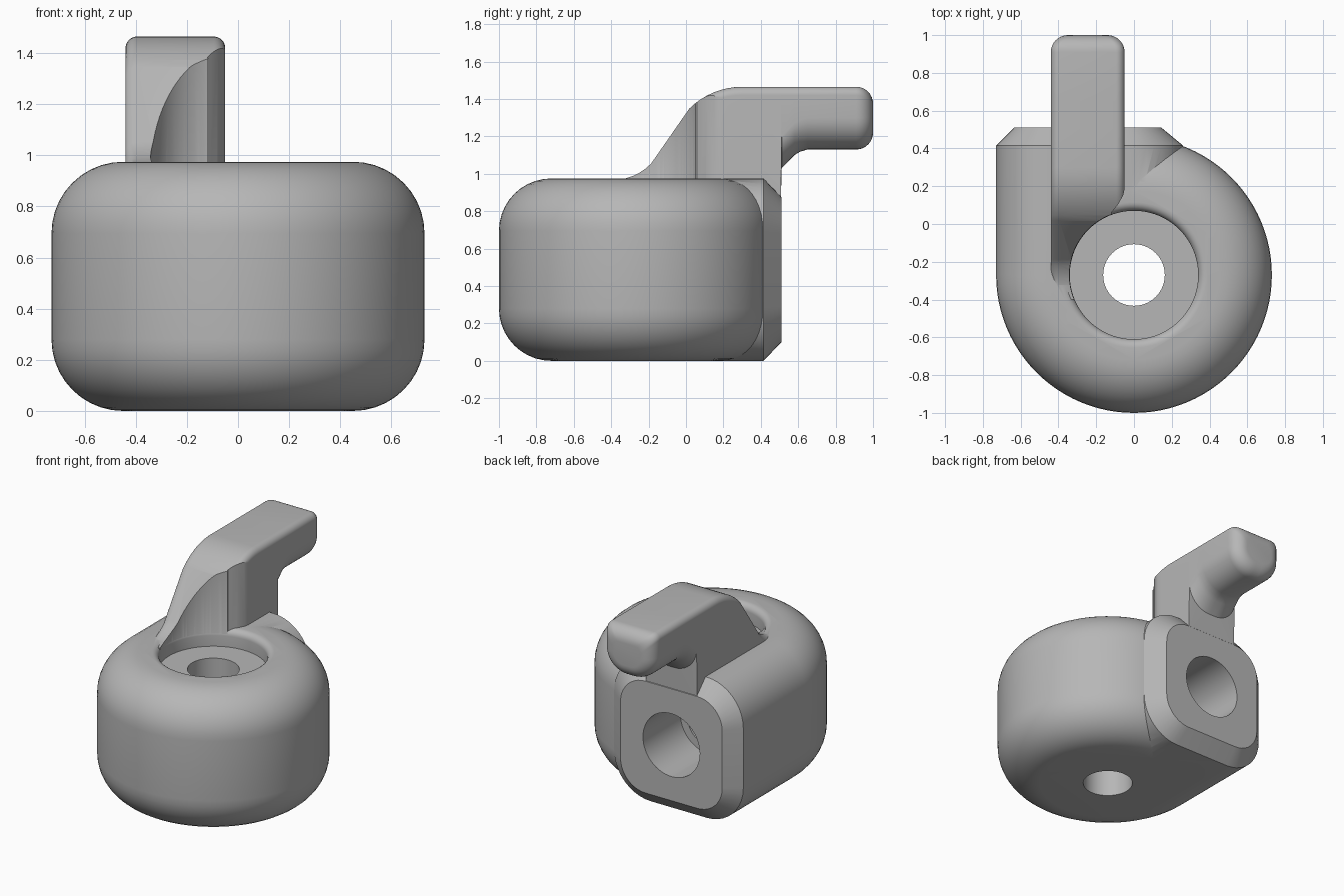
import bpy, bmesh, math
from mathutils import Matrix

if "Cube" in bpy.data.objects:
    bpy.data.objects.remove(bpy.data.objects["Cube"])

grey = bpy.data.materials.new("satin grey")
grey.use_nodes = True
colour = (0.47, 0.47, 0.47, 1)
grey.diffuse_color = colour
grey.node_tree.nodes["Principled BSDF"].inputs["Base Color"].default_value = colour

AXIS = -0.27        # y of the upright bore
MID = -0.245        # x of the lever and the cross bore
TOP = 0.975
ROUND = 0.28


def loft(name, rings):
    """Skin a list of equal-length closed rings and cap both ends."""
    bm = bmesh.new()
    loops = [[bm.verts.new(p) for p in ring] for ring in rings]
    n = len(loops[0])
    for a, b in zip(loops, loops[1:]):
        for i in range(n):
            j = (i + 1) % n
            bm.faces.new((a[i], a[j], b[j], b[i]))
    bm.faces.new(loops[0])
    bm.faces.new(loops[-1])
    bmesh.ops.recalc_face_normals(bm, faces=bm.faces)
    mesh = bpy.data.meshes.new(name)
    bm.to_mesh(mesh)
    bm.free()
    mesh.materials.append(grey)
    ob = bpy.data.objects.new(name, mesh)
    bpy.context.collection.objects.link(ob)
    return ob


def lathe(name, profile, steps=96):
    """Stack circles of (radius, z) around the upright axis."""
    turn = [2 * math.pi * i / steps for i in range(steps)]
    return loft(name, [[(r * math.cos(t), AXIS + r * math.sin(t), z) for t in turn]
                       for r, z in profile])


def section(y, x0, x1, z0, z1, r_top, r_low, steps=10):
    """Rounded rectangle standing across y."""
    ring = []
    for k, (sx, sz) in enumerate(((1, 1), (-1, 1), (-1, -1), (1, -1))):
        r = r_top if sz > 0 else r_low
        cx = x1 - r if sx > 0 else x0 + r
        cz = z1 - r if sz > 0 else z0 + r
        for i in range(steps + 1):
            t = math.pi / 2 * (k + i / steps)
            ring.append((cx + r * math.cos(t), y, cz + r * math.sin(t)))
    return ring


def combine(target, other, operation):
    mod = target.modifiers.new(operation.lower(), "BOOLEAN")
    mod.operation = operation
    mod.solver = "EXACT"
    mod.object = other
    bpy.context.view_layer.objects.active = target
    bpy.ops.object.modifier_apply(modifier=mod.name)
    bpy.data.objects.remove(other)


def arc(cx, cz, r, start, end, steps=10):
    return [(cx + r * math.cos(math.radians(start + (end - start) * i / steps)),
             cz + r * math.sin(math.radians(start + (end - start) * i / steps)))
            for i in range(steps + 1)]


def cross_bore(name, radius, y0, y1):
    return loft(name, [section(y, MID - radius, MID + radius, 0.485 - radius,
                               0.485 + radius, radius * 0.999, radius * 0.999, 14)
                       for y in (y0, y1)])


# Round body
core = 0.73 - ROUND
body = lathe("housing", arc(core, ROUND, ROUND, -90, 0) + arc(core, TOP - ROUND, ROUND, 0, 90))

# Square port block with a chamfered back
block = loft("port_block", [
    section(AXIS, -0.73, 0.26, 0, TOP, ROUND, ROUND),
    section(0.415, -0.73, 0.26, 0, TOP, ROUND, ROUND),
    section(0.51, -0.635, 0.145, 0.1, TOP - 0.1, 0.19, 0.19)])
combine(body, block, "UNION")

# Top recess with a softened rim, and the bores
recess = lathe("recess_cutter", [(0.34, 0.855)] + arc(0.385, 0.93, 0.045, 180, 90, 6)
               + [(0.385, 1.1)])
combine(body, recess, "DIFFERENCE")
combine(body, lathe("upright_cutter", [(0.163, -0.1), (0.163, 1.1)]), "DIFFERENCE")
combine(body, cross_bore("port_cutter", 0.218, 0.1, 0.7), "DIFFERENCE")
combine(body, cross_bore("passage_cutter", 0.165, AXIS, 0.2), "DIFFERENCE")

# Lever: ramp, neck and overhanging arm as one loft along y
left, right, crest, base = MID - 0.195, MID + 0.195, 1.465, 0.86
ramp = arc(-0.4, 1.265, 0.3, -90, -45, 6) + arc(0.3, 1.065, 0.4, 135, 90, 8)
rings = [section(y, left, right, base, z, 0.045, 0.01) for y, z in ramp]
rings.append(section(0.507, left, right, base, crest, 0.045, 0.01))
under = [(0.512, 1.03), (0.58, 1.10), (0.61, 1.118), (0.65, 1.13), (0.91, 1.13)]
rings += [section(y, left, right, z, crest, 0.045, 0.17) for y, z in under]
for i in range(1, 9):
    t = math.pi / 2 * i / 8
    d = 0.09 * (1 - math.cos(t))
    rings.append(section(0.91 + 0.09 * math.sin(t), left + d, right - d, 1.13 + d,
                         crest - d, 0.045, 0.17 - d))
lever = loft("lever", rings)

# Clearance around the recess, with the lever's inner edge eased
combine(lever, lathe("clearance_cutter", [(0.342, 0.7), (0.342, 1.7)]), "DIFFERENCE")
ease = [(-0.045, 0.21), (-0.056, 0.155), (-0.08, 0.11), (-0.12, 0.06), (-0.1, 0), (0.05, 0),
        (0.05, 0.21)]
combine(lever, loft("edge_cutter", [[(x, y, z) for x, y in ease] for z in (0.7, 1.7)]),
        "DIFFERENCE")
combine(body, lever, "UNION")

# Smooth shading with crisp edges
bpy.ops.object.select_all(action="DESELECT")
body.select_set(True)
bpy.context.view_layer.objects.active = body
bpy.ops.object.shade_smooth_by_angle(angle=math.radians(28))
